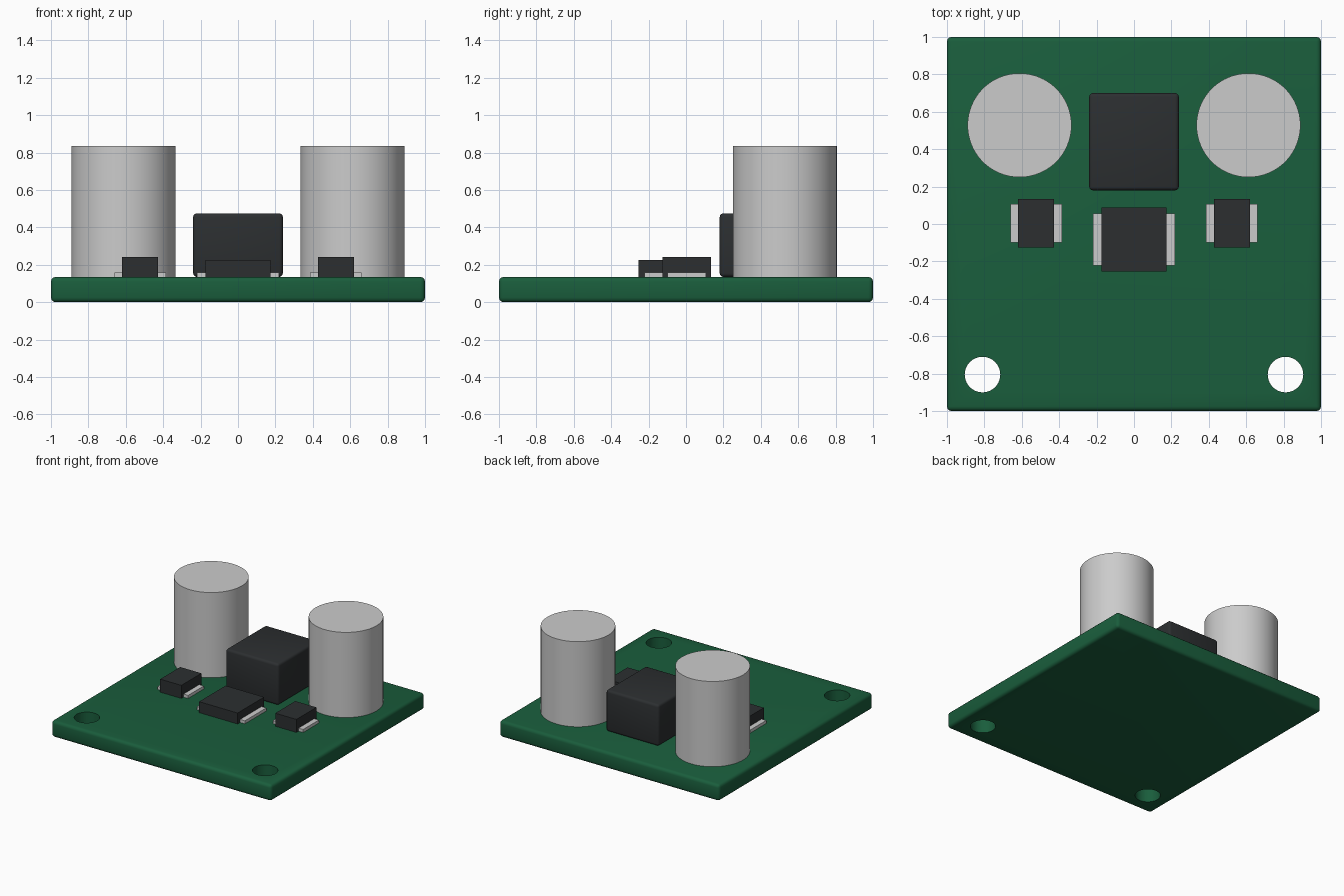
import bpy, math

if "Cube" in bpy.data.objects:
    bpy.data.objects.remove(bpy.data.objects["Cube"])

def material(name, rgb):
    m = bpy.data.materials.new(name)
    m.diffuse_color = (*rgb, 1)
    m.use_nodes = True
    m.node_tree.nodes["Principled BSDF"].inputs["Base Color"].default_value = m.diffuse_color
    return m

GREEN = material("board_green", (0.01, 0.11, 0.045))
BLACK = material("package_black", (0.025, 0.028, 0.03))

def smooth(obj):
    bpy.ops.object.select_all(action='DESELECT')
    obj.select_set(True)
    bpy.context.view_layer.objects.active = obj
    bpy.ops.object.shade_smooth_by_angle(angle=math.radians(35))

def box(name, x, y, z, mat=None, bevel=0, segments=3):
    """Box from (min, max) ranges, optionally with rounded edges."""
    mid = [(a + b) / 2 for a, b in (x, y, z)]
    bpy.ops.mesh.primitive_cube_add(size=1, location=mid)
    obj = bpy.context.object
    obj.name = name
    obj.scale = [b - a for a, b in (x, y, z)]
    bpy.ops.object.transform_apply(location=False, rotation=False, scale=True)
    if mat:
        obj.data.materials.append(mat)
    if bevel:
        mod = obj.modifiers.new("round", 'BEVEL')
        mod.width, mod.segments = bevel, segments
        bpy.ops.object.modifier_apply(modifier="round")
        smooth(obj)
    return obj

def cylinder(name, x, y, r, z0, z1):
    bpy.ops.mesh.primitive_cylinder_add(vertices=64, radius=r, depth=z1 - z0,
                                        location=(x, y, (z0 + z1) / 2))
    obj = bpy.context.object
    obj.name = name
    return obj

def chip(name, cx, cy, half, pad_half, top):
    """Black package with a metal terminal sticking out on each side."""
    (hx, hy), (px, py) = half, pad_half
    box(name, (cx - hx, cx + hx), (cy - hy, cy + hy), (TOP, top), BLACK)
    for side, label in ((-1, "left"), (1, "right")):
        xs = sorted((cx + side * (hx - 0.03), cx + side * px))
        box(f"{name}_terminal_{label}", xs, (cy - py, cy + py), (TOP, TOP + 0.025))

TOP = 0.135

# Circuit board with two mounting holes
board = box("circuit_board", (-1, 1), (-1, 1), (0, TOP), GREEN, 0.025)
for sx in (-1, 1):
    cutter = cylinder("hole_cutter", sx * 0.81, -0.805, 0.095, -0.2, 0.4)
    cutter.hide_render = True
    mod = board.modifiers.new("hole", 'BOOLEAN')
    mod.object, mod.operation, mod.solver = cutter, 'DIFFERENCE', 'EXACT'
    bpy.context.view_layer.objects.active = board
    bpy.ops.object.modifier_apply(modifier="hole")
    bpy.data.objects.remove(cutter)
smooth(board)

# Tall round capacitors
for sx, label in ((-1, "left"), (1, "right")):
    smooth(cylinder(f"capacitor_{label}", sx * 0.612, 0.528, 0.278, TOP, 0.835))

# Inductor block
box("inductor", (-0.24, 0.24), (0.18, 0.70), (TOP, 0.475), BLACK, 0.02)

# Controller chip and the two diodes
chip("controller_chip", 0, -0.083, (0.175, 0.172), (0.218, 0.139), 0.225)
for sx, label in ((-1, "left"), (1, "right")):
    chip(f"diode_{label}", sx * 0.523, 0.004, (0.096, 0.13), (0.138, 0.102), 0.242)
